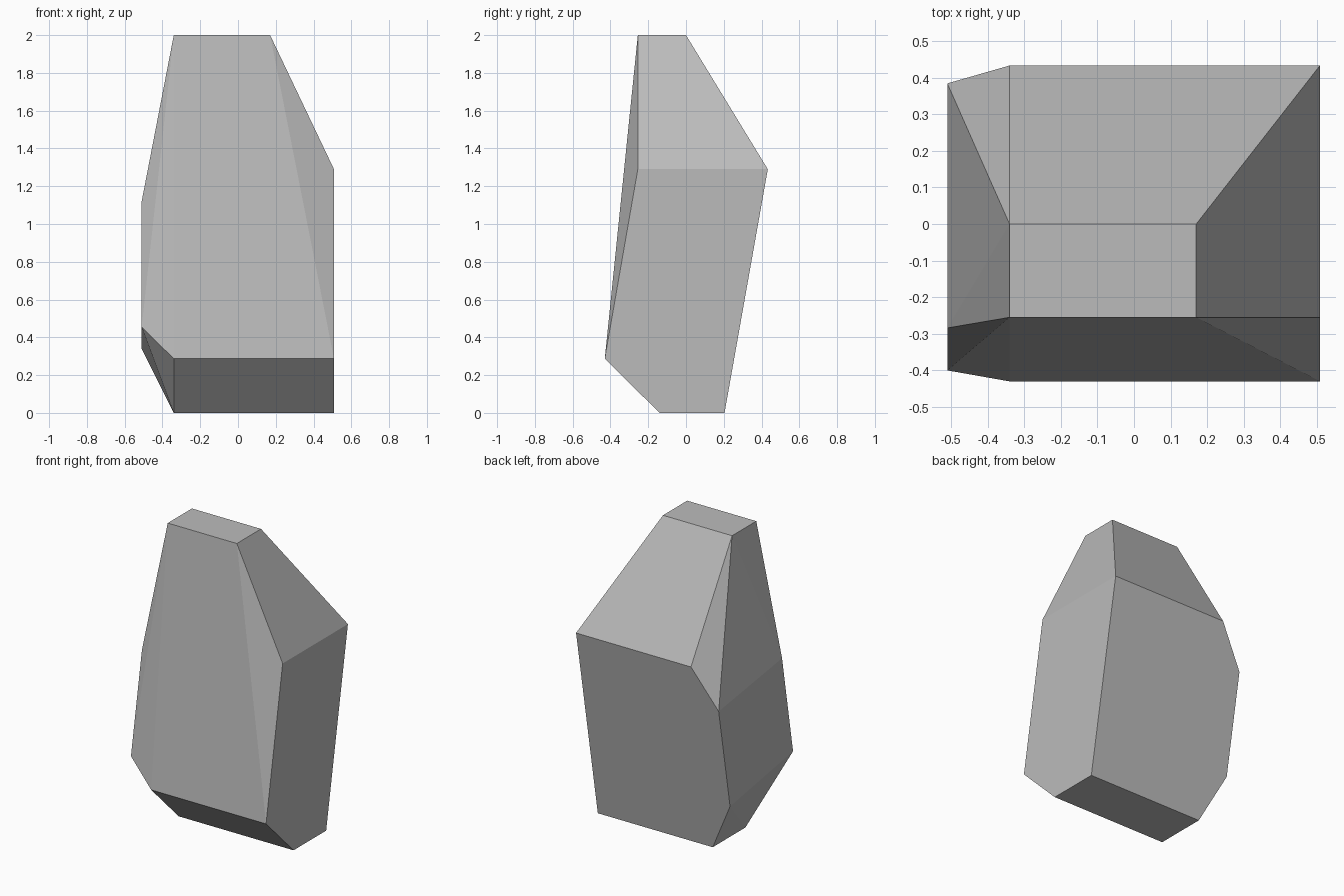
import bpy, bmesh, math

if "Cube" in bpy.data.objects:
    bpy.data.objects.remove(bpy.data.objects["Cube"])

# Corner loops of the faceted stone: (x positions, [(y, z), ...])
TOP = [(x, y, 2.0) for x in (-0.34, 0.17) for y in (-0.255, 0.0)]
RIGHT = [(0.508, y, z) for y, z in
         ((0.433, 1.29), (-0.255, 1.29), (-0.43, 0.287), (-0.14, 0), (0.204, 0))]
LEFT = [(-0.51, y, z) for y, z in
        ((0.384, 1.02), (-0.284, 1.12), (-0.40, 0.455), (0.264, 0.34))]
LEFT_INNER = [(-0.34, y, z) for y, z in
              ((0.433, 1.29), (-0.43, 0.287), (-0.14, 0), (0.204, 0))]

# Stone: convex skin around the corners, flat facets merged
bm = bmesh.new()
for co in TOP + RIGHT + LEFT + LEFT_INNER:
    bm.verts.new(co)
bmesh.ops.convex_hull(bm, input=bm.verts)
bmesh.ops.dissolve_limit(bm, angle_limit=math.radians(0.6),
                         verts=bm.verts, edges=bm.edges)
bmesh.ops.recalc_face_normals(bm, faces=bm.faces)

mesh = bpy.data.meshes.new("stone")
bm.to_mesh(mesh)
bm.free()
stone = bpy.data.objects.new("stone", mesh)
bpy.context.collection.objects.link(stone)

# Stone colour
grey = bpy.data.materials.new("stone grey")
grey.diffuse_color = (0.5, 0.5, 0.5, 1)
grey.use_nodes = True
grey.node_tree.nodes["Principled BSDF"].inputs["Base Color"].default_value = grey.diffuse_color
mesh.materials.append(grey)
